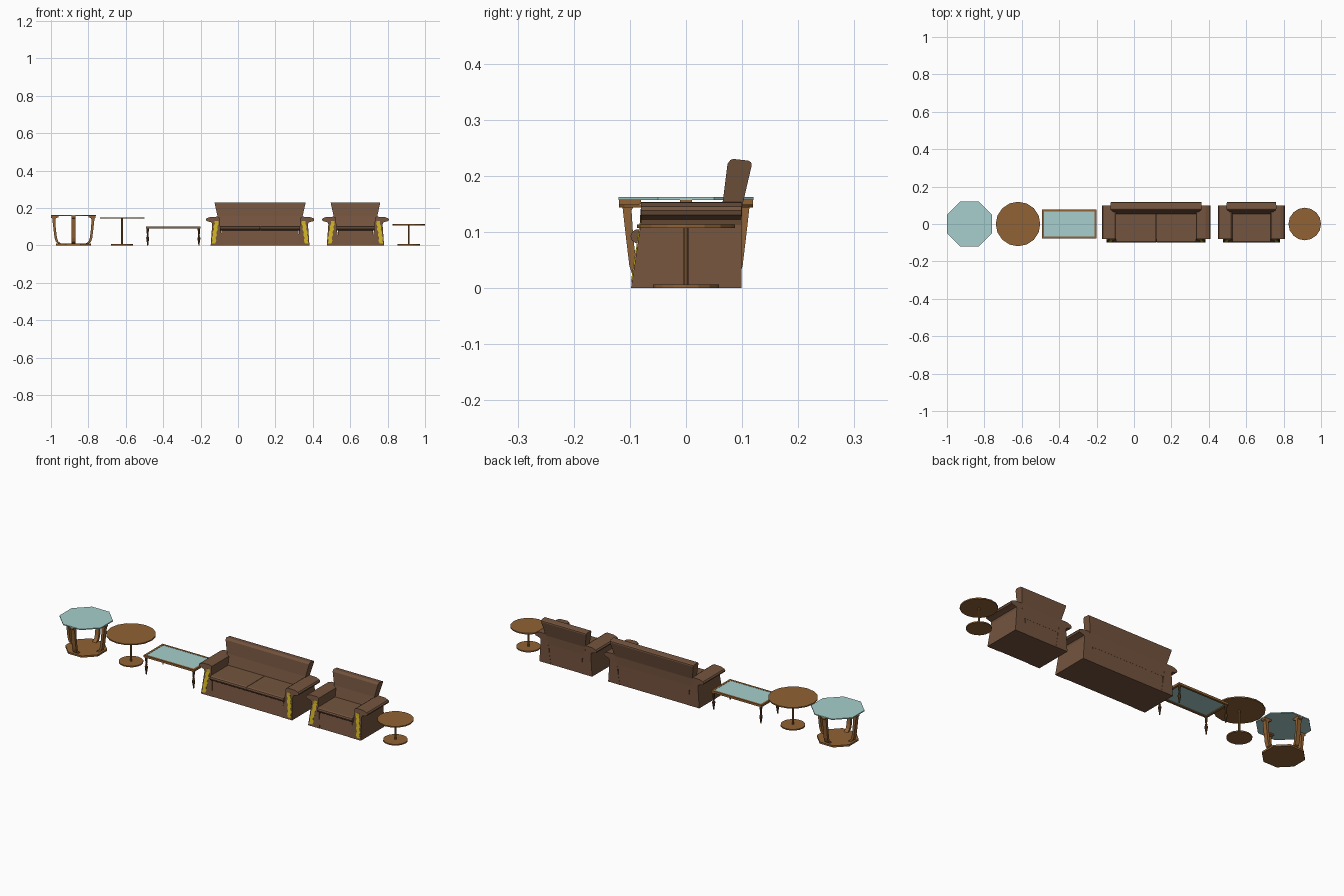
import bpy, bmesh, math
from mathutils import Matrix

if "Cube" in bpy.data.objects:
    bpy.data.objects.remove(bpy.data.objects["Cube"])


def mat(name, rgb):
    m = bpy.data.materials.new(name)
    lin = [((c / 255 + 0.055) / 1.055) ** 2.4 for c in rgb]
    m.diffuse_color = (*lin, 1)
    m.use_nodes = True
    m.node_tree.nodes["Principled BSDF"].inputs["Base Color"].default_value = m.diffuse_color
    return m


LEATHER = mat("brown_leather", (116, 84, 62))
WOOD = mat("warm_wood", (144, 98, 52))
DARK = mat("turned_leg_wood", (100, 66, 38))
GLASS = mat("pale_glass", (166, 207, 204))
GOLD = mat("gold_trim", (205, 178, 35))


def finish(name, bm, m):
    bmesh.ops.recalc_face_normals(bm, faces=bm.faces)
    me = bpy.data.meshes.new(name)
    bm.to_mesh(me)
    bm.free()
    me.materials.append(m)
    ob = bpy.data.objects.new(name, me)
    bpy.context.collection.objects.link(ob)
    return ob


def loft(name, rings, m):
    """Skin a stack of equal-sized point rings and cap both ends."""
    bm = bmesh.new()
    vs = [[bm.verts.new(p) for p in r] for r in rings]
    n = len(rings[0])
    for a, b in zip(vs, vs[1:]):
        for i in range(n):
            bm.faces.new((a[i], a[(i + 1) % n], b[(i + 1) % n], b[i]))
    bm.faces.new(vs[0])
    bm.faces.new(vs[-1])
    return finish(name, bm, m)


def box(name, x0, x1, y0, y1, z0, z1, m):
    return loft(name, [[(x0, y0, z), (x1, y0, z), (x1, y1, z), (x0, y1, z)]
                       for z in (z0, z1)], m)


def lathe(name, cx, cy, prof, n, m, turn=0.0):
    return loft(name, [[(cx + r * math.cos(turn + 2 * math.pi * i / n),
                         cy + r * math.sin(turn + 2 * math.pi * i / n), z)
                        for i in range(n)] for r, z in prof], m)


# ---- octagonal glass table
OX = -0.88
R8 = 1 / math.cos(math.pi / 8)
lathe("octagon_glass_top", OX, 0, [(0.12 * R8, 0.157), (0.12 * R8, 0.162)], 8, GLASS, math.pi / 8)
lathe("octagon_base", OX, 0, [(0.094 * R8, 0), (0.094 * R8, 0.009)], 8, WOOD, math.pi / 8)
LEG = [(0.119, 0.157), (0.119, 0.147), (0.113, 0.143), (0.107, 0.09), (0.101, 0.04),
       (0.094, 0.018), (0.08, 0.009), (0.066, 0.009), (0.082, 0.022), (0.088, 0.04),
       (0.094, 0.09), (0.097, 0.138), (0.093, 0.146), (0.08, 0.15), (0.08, 0.157)]
for k in range(4):
    leg = loft("curved_table_leg", [[(r, w, z) for r, z in LEG] for w in (-0.011, 0.011)], WOOD)
    leg.data.transform(Matrix.Translation((OX, 0, 0)) @ Matrix.Rotation(k * math.pi / 2, 4, 'Z'))

# ---- round pedestal tables
for cx, r, h in ((-0.62, 0.119, 0.149), (0.913, 0.087, 0.113)):
    lathe("round_top", cx, 0, [(r, h - 0.006), (r, h)], 16, WOOD)
    lathe("round_post", cx, 0, [(0.005, 0.005), (0.005, h - 0.005)], 10, WOOD)
    lathe("round_base", cx, 0, [(0.059, 0), (0.059, 0.006)], 16, WOOD)

# ---- coffee table: frame, glass, turned legs
X0, X1, Y = -0.492, -0.2, 0.078
for s in (-1, 1):
    a, b = sorted((s * Y, s * (Y - 0.011)))
    box("frame_long_rail", X0, X1, a, b, 0.09, 0.101, WOOD)
for a in (X0, X1 - 0.011):
    box("frame_short_rail", a, a + 0.011, -Y + 0.011, Y - 0.011, 0.09, 0.101, WOOD)
box("coffee_glass", X0 + 0.01, X1 - 0.01, -Y + 0.01, Y - 0.01, 0.095, 0.1, GLASS)
TURNED = [(0.003, 0), (0.004, 0.012), (0.007, 0.03), (0.008, 0.04), (0.004, 0.046),
          (0.006, 0.05), (0.004, 0.055), (0.006, 0.075), (0.007, 0.09)]
for lx in (X0 + 0.009, X1 - 0.009):
    for ly in (-Y + 0.009, Y - 0.009):
        lathe("turned_leg", lx, ly, TURNED, 8, DARK)


# ---- sofa and armchair share arms; only the half width differs
def front_y(z):
    return -0.098 + 0.018 * min(z / 0.118, 1)


ARM = [(0.197, 0), (0.264, 0), (0.256, 0.112), (0.259, 0.122), (0.272, 0.126), (0.287, 0.13),
       (0.29, 0.138), (0.285, 0.145), (0.265, 0.152), (0.225, 0.153), (0.215, 0.147), (0.213, 0.1)]
STRIP = [(0.25, 0.01), (0.244, 0.025), (0.248, 0.04), (0.241, 0.055), (0.244, 0.07),
         (0.236, 0.085), (0.239, 0.1), (0.232, 0.115), (0.233, 0.13)]
BACK = [(0.05, 0.09), (0.066, 0.157), (0.074, 0.221), (0.079, 0.228), (0.084, 0.23),
        (0.111, 0.227), (0.116, 0.224), (0.117, 0.218), (0.1, 0.145), (0.098, 0.09)]
CUSHION = [(0.07, 0.08), (-0.09, 0.08), (-0.096, 0.084), (-0.099, 0.092),
           (-0.096, 0.1), (-0.09, 0.104), (0.07, 0.104)]


def seat_unit(label, cx, dx, cushions):
    w = 0.205 - dx
    # lower body with sloping front
    prof = [(-0.096, 0), (front_y(0.085) + 0.002, 0.085), (0.098, 0.085), (0.098, 0)]
    loft(label + "_body", [[(cx + s * w, y, z) for y, z in prof] for s in (-1, 1)], LEATHER)
    # flared arms with gold front trim
    for s in (-1, 1):
        def px(u):
            return cx + s * (u - dx)
        loft(label + "_arm", [[(px(u), front_y(z), z) for u, z in ARM],
                              [(px(u), 0.099, z) for u, z in ARM]], LEATHER)
        loft(label + "_gold_trim", [[(px(u + a), front_y(z) + d, z)
                                     for a, d in ((-0.01, -0.002), (0.01, -0.002),
                                                  (0.01, 0.003), (-0.01, 0.003))]
                                    for u, z in STRIP], GOLD)
    # lower back panel between the arms, then the leaning backrest
    box(label + "_back_panel", cx - w - 0.015, cx + w + 0.015, 0.08, 0.0985, 0.08, 0.146, LEATHER)
    loft(label + "_backrest",
         [[(cx + s * (0.222 - dx + 0.022 * max(0, z - 0.13) / 0.1), y, z) for y, z in BACK]
          for s in (-1, 1)], LEATHER)
    # seat cushions
    half = 0.214 - dx
    step = 2 * half / cushions
    for i in range(cushions):
        a = cx - half + i * step
        loft(label + "_cushion", [[(x, y, z) for y, z in CUSHION]
                                  for x in (a + 0.001, a + step - 0.001)], LEATHER)


seat_unit("sofa", 0.118, 0.0, 2)
seat_unit("armchair", 0.628, 0.111, 1)
